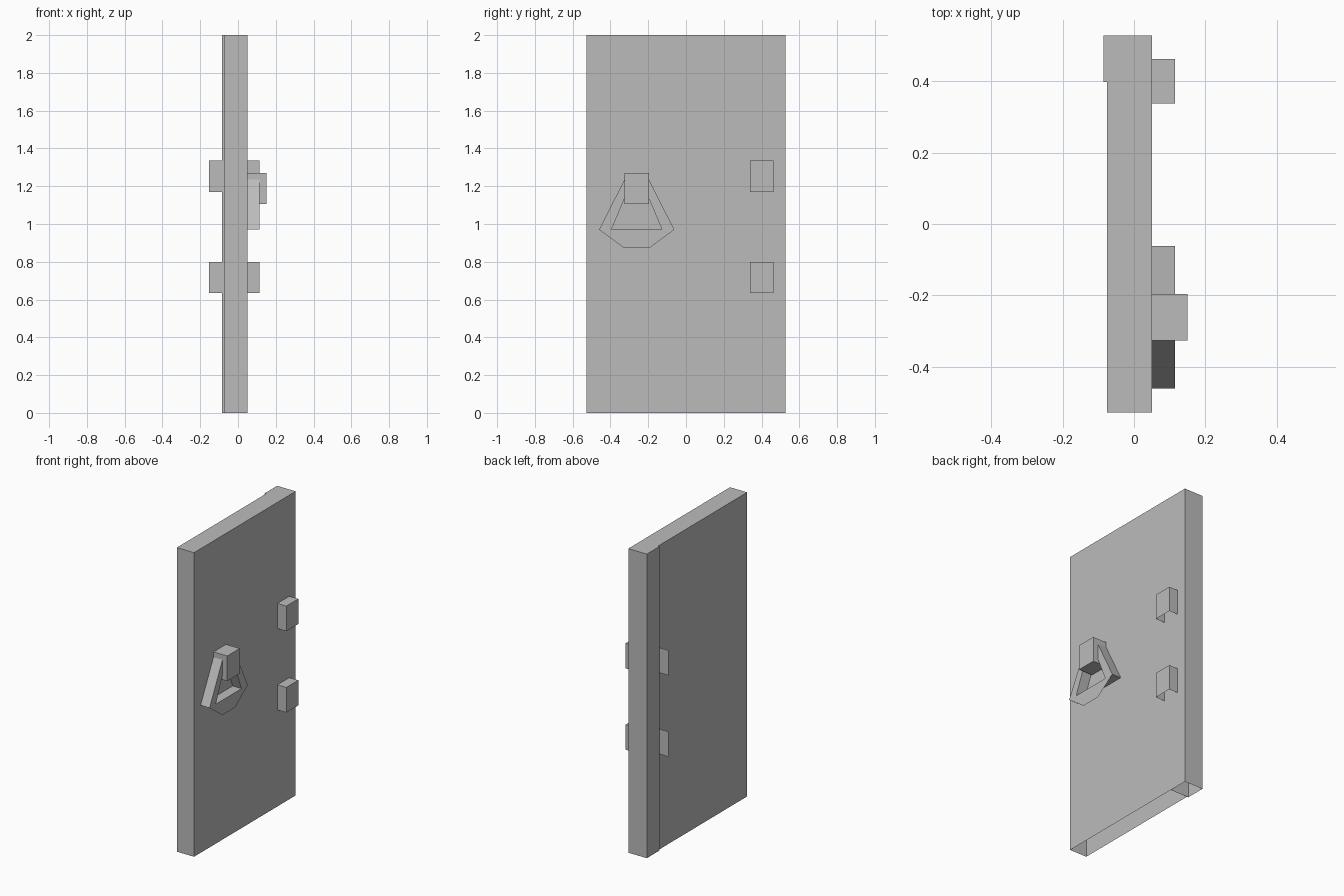
import bpy, bmesh
from mathutils import Vector

if "Cube" in bpy.data.objects:
    bpy.data.objects.remove(bpy.data.objects["Cube"], do_unlink=True)

# One plain grey for everything
grey = bpy.data.materials.new("plain grey")
grey.use_nodes = True
grey.diffuse_color = (0.5, 0.5, 0.5, 1)
grey.node_tree.nodes["Principled BSDF"].inputs["Base Color"].default_value = (0.5, 0.5, 0.5, 1)


def finish(name, bm):
    mesh = bpy.data.meshes.new(name)
    bm.to_mesh(mesh)
    bm.free()
    mesh.materials.append(grey)
    obj = bpy.data.objects.new(name, mesh)
    bpy.context.collection.objects.link(obj)
    return obj


def box(name, x, y, z, open_sides=()):
    """Box between ranges, without the faces that point along open_sides."""
    bm = bmesh.new()
    bmesh.ops.create_cube(bm, size=1)
    gone = [f for f in bm.faces
            if any(f.normal.dot(Vector(d)) > 0.9 for d in open_sides)]
    bmesh.ops.delete(bm, geom=gone, context='FACES')
    for v in bm.verts:
        v.co = [r[0] if c < 0 else r[1] for c, r in zip(v.co, (x, y, z))]
    return finish(name, bm)


DOWN, WALL, BACK = (0, 0, -1), (-1, 0, 0), (0, 1, 0)
FACE = 0.05      # outer face of the door
RAISED = 0.115   # outer face of hinges and handle

# Door leaf and hinge post, both hollow and open underneath
box("door_panel", (-0.075, FACE), (-0.528, 0.398), (0, 2), (DOWN, BACK))
box("hinge_post", (-0.085, FACE), (0.398, 0.528), (0, 2), (DOWN,))

# Hinges, each with a thin fin on the other side of the door
for label, z in (("upper", (1.17, 1.335)), ("lower", (0.635, 0.8))):
    box(label + "_hinge", (FACE, RAISED), (0.338, 0.462), z, (DOWN, WALL))
    bm = bmesh.new()
    corners = [(-0.153, z[0]), (-0.085, z[0]), (-0.085, z[1]), (-0.153, z[1])]
    bm.faces.new([bm.verts.new((x, 0.398, h)) for x, h in corners])
    finish(label + "_hinge_fin", bm)

# Handle mount
MID = -0.261
box("handle_mount", (FACE, 0.15), (MID - 0.065, MID + 0.065), (1.105, 1.27), (WALL,))

# Handle ring: (half width, height) of each corner
outer_top, outer_low, bottom = (0.065, 1.235), (0.199, 0.97), (0.066, 0.872)
inner_top, inner_low = (0.037, 1.2), (0.134, 0.97)

bm = bmesh.new()


def point(p, side, x=RAISED):
    return (x, MID + side * p[0], p[1])


def face(points, outward):
    f = bm.faces.new([bm.verts.new(p) for p in points])
    f.normal_update()
    if f.normal.dot(Vector(outward)) < 0:
        f.normal_flip()


def wall(a, sa, b, sb, outward):
    face([point(a, sa), point(b, sb), point(b, sb, FACE), point(a, sa, FACE)], outward)


for s in (-1, 1):
    face([point(p, s) for p in (outer_top, outer_low, inner_low, inner_top)], (1, 0, 0))
    wall(outer_top, s, outer_low, s, (0, s, 0))
    wall(inner_top, s, inner_low, s, (0, -s, 0))
    wall(outer_low, s, inner_low, s, (0, 0, -1))
wall(inner_low, -1, inner_low, 1, (0, 0, 1))
wall(inner_top, -1, inner_top, 1, (0, 0, -1))
wall(outer_top, -1, outer_top, 1, (0, 0, 1))
face([point(outer_top, -1), point(inner_top, -1),
      point(inner_top, 1), point(outer_top, 1)], (1, 0, 0))
# Flat grip plate below the ring
face([point(outer_low, -1), point(bottom, -1),
      point(bottom, 1), point(outer_low, 1)], (1, 0, 0))
bmesh.ops.remove_doubles(bm, verts=bm.verts, dist=0.0005)
finish("handle_ring", bm)
